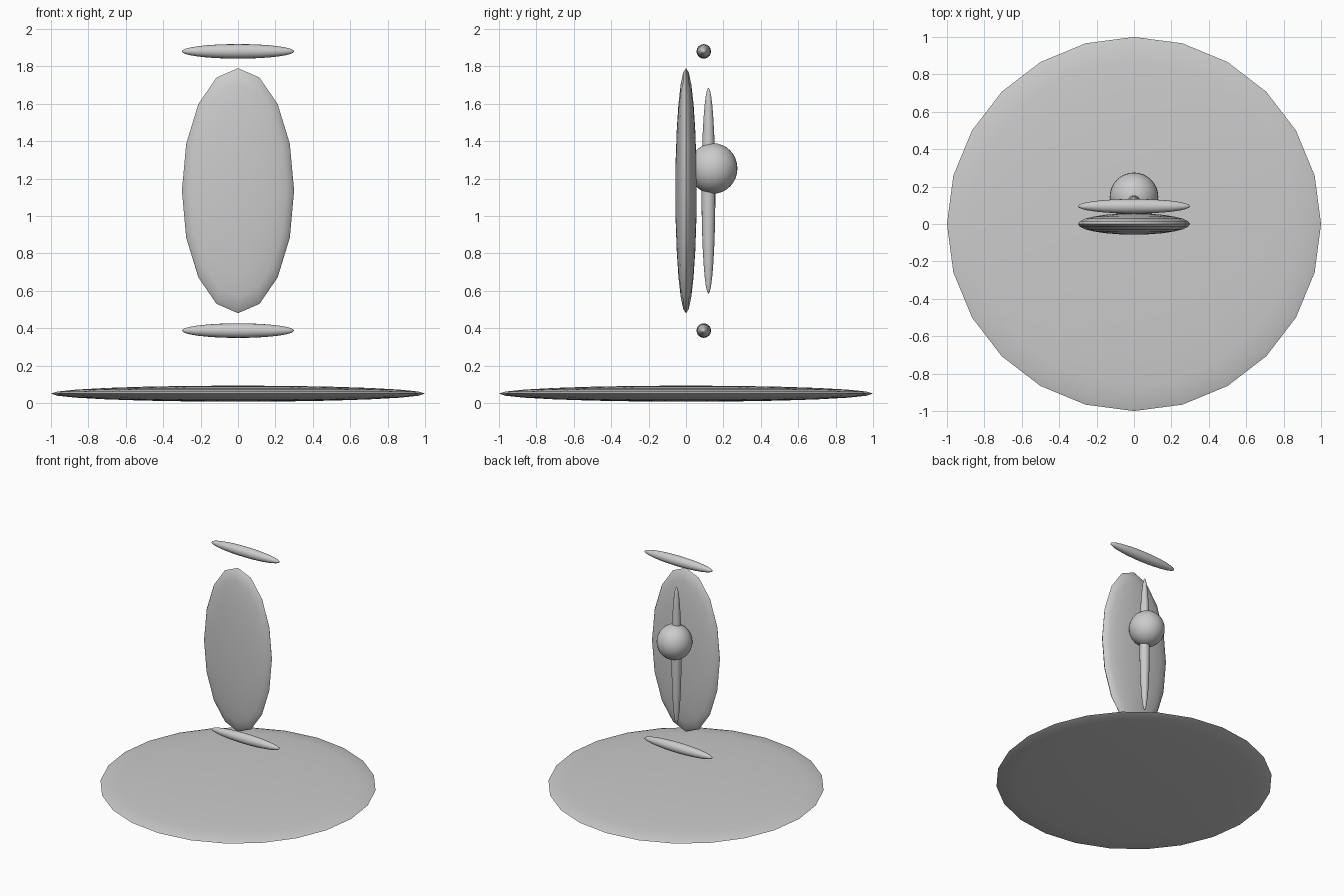
import bpy
import math

if "Cube" in bpy.data.objects:
    bpy.data.objects.remove(bpy.data.objects["Cube"])

HALF_PI = math.pi / 2


def ellipsoid(name, center, radii, segments, rings, rot=(0, 0, 0)):
    """Stretched sphere; radii and poles are local, then turned by rot."""
    bpy.ops.mesh.primitive_uv_sphere_add(
        segments=segments, ring_count=rings, location=center, rotation=rot)
    ob = bpy.context.object
    ob.name = name
    ob.scale = radii
    bpy.ops.object.transform_apply(location=False, rotation=True, scale=True)
    bpy.ops.object.shade_smooth_by_angle(angle=math.radians(60))
    return ob


# Wide lens-shaped foot
ellipsoid("base_disc", (0, 0, 0.05), (1.0, 1.0, 0.043), 24, 12)

# Upright oval panel, poles facing front and back
ellipsoid("oval_panel", (0, 0, 1.135), (0.3, 0.655, 0.057), 16, 12,
          rot=(HALF_PI, 0, 0))

# Thin vertical rod and round knob behind the panel
ellipsoid("back_rod", (0, 0.12, 1.135), (0.037, 0.037, 0.551), 16, 16)
ellipsoid("back_knob", (0, 0.145, 1.254), (0.13, 0.13, 0.135), 32, 16)

# Matching crossbars above and below the panel
for name, z in (("upper_bar", 1.88), ("lower_bar", 0.387)):
    ellipsoid(name, (0, 0.095, z), (0.039, 0.039, 0.3), 16, 16,
              rot=(0, HALF_PI, 0))
